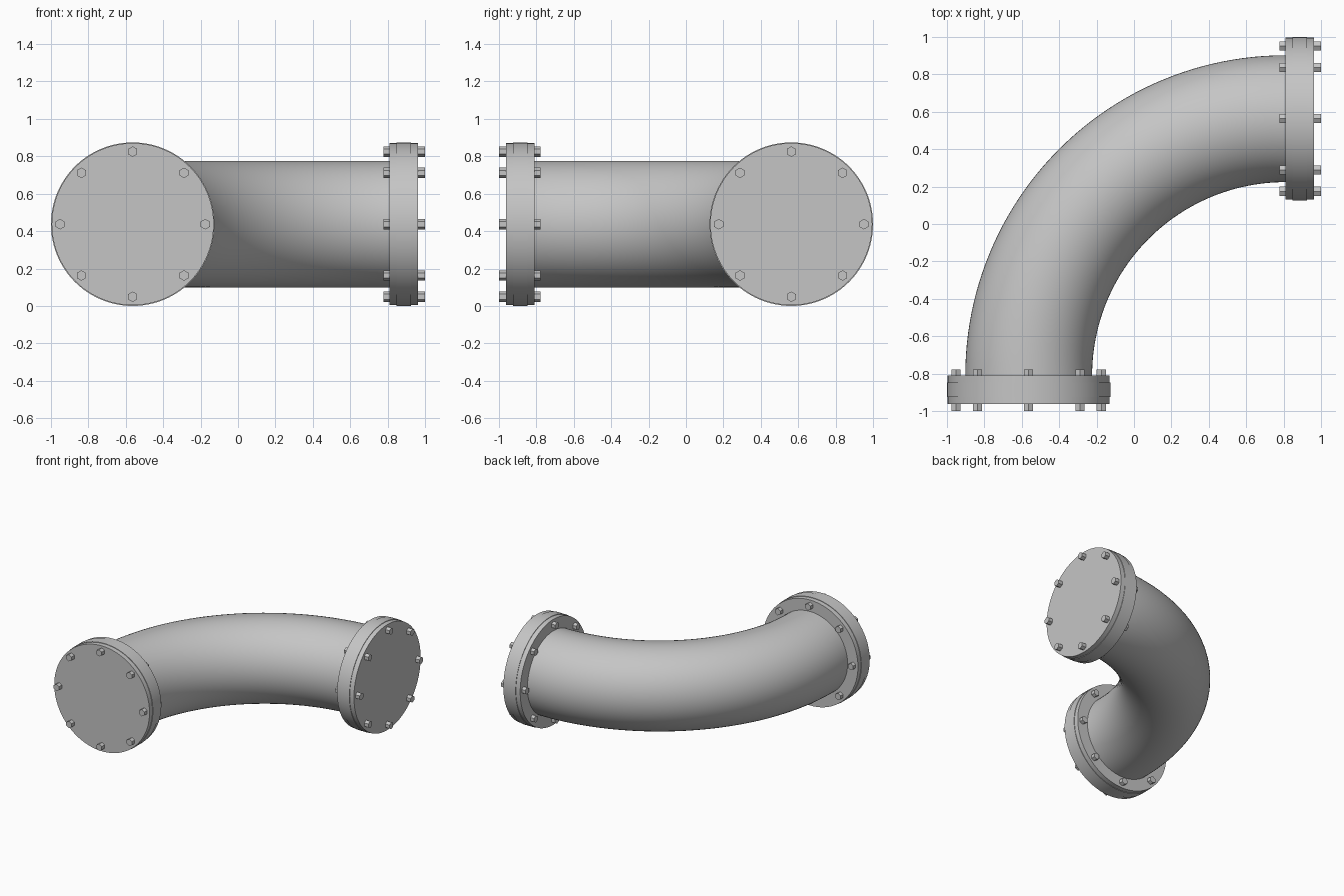
import bpy, bmesh
from math import pi, radians, cos, sin
from mathutils import Matrix, Vector

if "Cube" in bpy.data.objects:
    bpy.data.objects.remove(bpy.data.objects["Cube"])

CENTRE_Z = 0.437     # height of the pipe axis
OFFSET = 0.563       # sideways offset of each pipe end
INNER = 0.81         # where the bend meets a flange
THICK = 0.153        # flange thickness
BEND = OFFSET + INNER
PIPE_R, FLANGE_R, BAND_R = 0.339, 0.433, 0.437
BOLT_CIRCLE, BOLT_R = 0.388, 0.028

steel = bpy.data.materials.new("light_grey_steel")
colour = (0.56, 0.56, 0.56, 1)
steel.diffuse_color = colour
steel.use_nodes = True
steel.node_tree.nodes["Principled BSDF"].inputs["Base Color"].default_value = colour


def finish(name, bm, matrix=Matrix()):
    bmesh.ops.recalc_face_normals(bm, faces=bm.faces)
    mesh = bpy.data.meshes.new(name)
    bm.to_mesh(mesh)
    bm.free()
    mesh.materials.append(steel)
    mesh.shade_smooth()
    mesh.set_sharp_from_angle(angle=radians(30))
    obj = bpy.data.objects.new(name, mesh)
    obj.matrix_world = matrix
    bpy.context.collection.objects.link(obj)
    return obj


def cylinder(bm, radius, z0, z1, sides, x=0, y=0):
    bmesh.ops.create_cone(bm, cap_ends=True, segments=sides, radius1=radius,
                          radius2=radius, depth=z1 - z0,
                          matrix=Matrix.Translation((x, y, (z0 + z1) / 2)))


# Quarter-turn pipe: a circle swept about the bend centre
bm = bmesh.new()
pivot = Vector((INNER, -INNER, CENTRE_Z))
ring = bmesh.ops.create_circle(
    bm, segments=64, radius=PIPE_R,
    matrix=Matrix.Translation((-OFFSET, -INNER, CENTRE_Z)) @ Matrix.Rotation(pi / 2, 4, "X"))
bmesh.ops.spin(bm, geom=ring["verts"] + bm.edges[:], cent=pivot, axis=(0, 0, 1),
               angle=-pi / 2, steps=48)
finish("pipe_bend", bm)


# End flanges, built along local z pointing out of the pipe
ends = {
    "front": Matrix.Translation((-OFFSET, -INNER, CENTRE_Z)) @ Matrix.Rotation(pi / 2, 4, "X"),
    "left": Matrix.Translation((INNER, OFFSET, CENTRE_Z)) @ Matrix.Rotation(pi / 2, 4, "Z")
            @ Matrix.Rotation(pi / 2, 4, "X"),
}
for side, matrix in ends.items():
    # Blind flange disc with a slightly proud middle band
    bm = bmesh.new()
    profile = [(0, 0), (FLANGE_R, 0), (FLANGE_R, THICK / 4), (BAND_R, THICK / 4),
               (BAND_R, THICK * 3 / 4), (FLANGE_R, THICK * 3 / 4), (FLANGE_R, THICK), (0, THICK)]
    verts = [bm.verts.new((r, 0, z)) for r, z in profile]
    edges = [bm.edges.new(pair) for pair in zip(verts, verts[1:])]
    bmesh.ops.spin(bm, geom=verts + edges, cent=(0, 0, 0), axis=(0, 0, 1),
                   angle=2 * pi, steps=96)
    bmesh.ops.remove_doubles(bm, verts=bm.verts, dist=0.0005)
    finish(side + "_flange", bm, matrix)

    # Hexagonal bolt heads outside and nuts inside
    heads, nuts = bmesh.new(), bmesh.new()
    for i in range(8):
        x, y = BOLT_CIRCLE * cos(i * pi / 4), BOLT_CIRCLE * sin(i * pi / 4)
        cylinder(heads, BOLT_R, THICK - 0.01, 1 - INNER, 6, x, y)
        cylinder(nuts, BOLT_R, -0.032, 0.01, 6, x, y)
    finish(side + "_bolt_heads", heads, matrix)
    finish(side + "_nuts", nuts, matrix)
